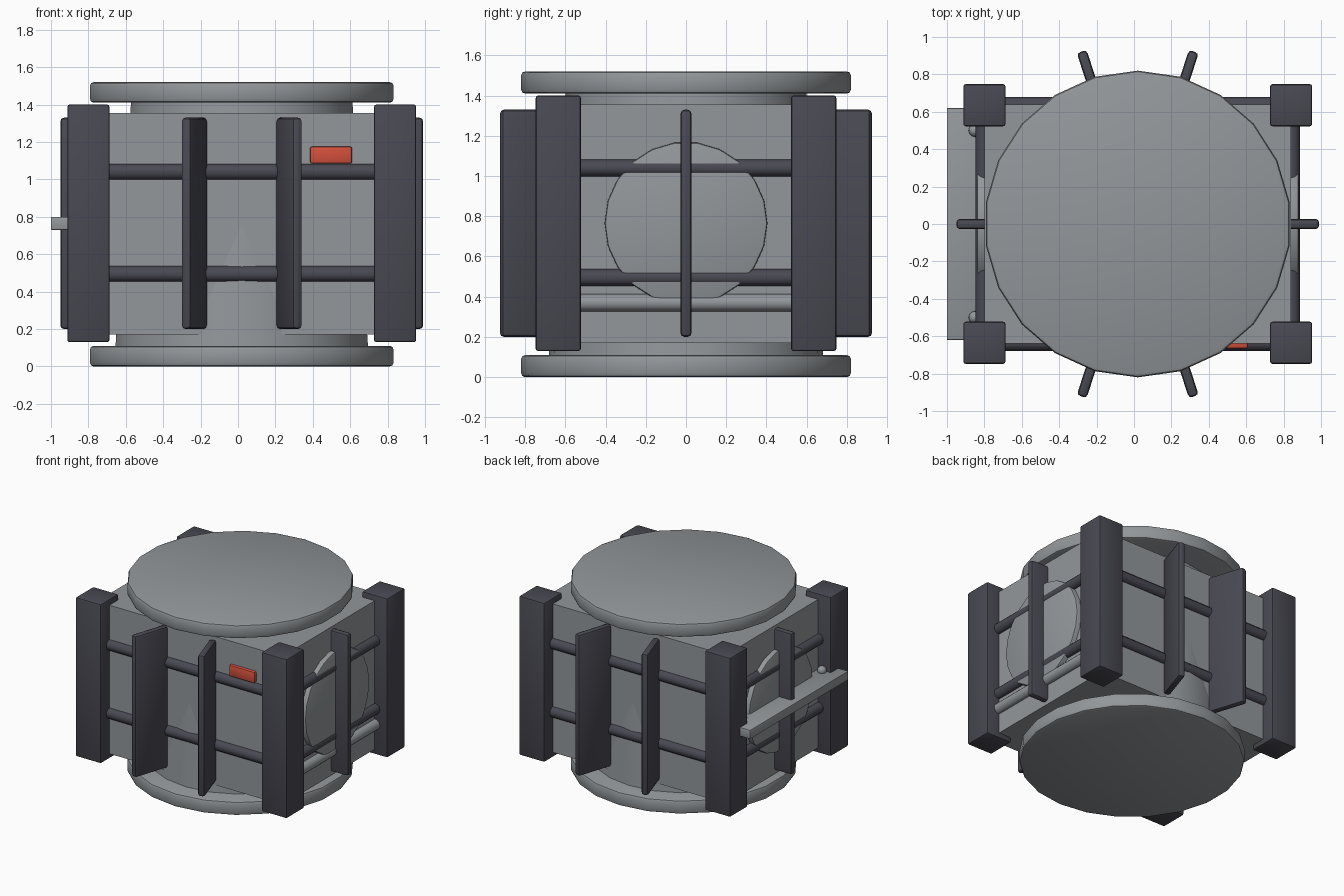
import bpy, math

if "Cube" in bpy.data.objects:
    bpy.data.objects.remove(bpy.data.objects["Cube"])

CX = 0.02            # axis of the drum
HX, HY = 0.82, 0.635  # half size of the casing


def material(name, rgb):
    m = bpy.data.materials.new(name)
    m.diffuse_color = (*rgb, 1)
    m.use_nodes = True
    m.node_tree.nodes["Principled BSDF"].inputs["Base Color"].default_value = m.diffuse_color
    return m


GREY = material("light grey", (0.29, 0.31, 0.325))
DARK = material("dark slate", (0.066, 0.066, 0.085))
RED = material("red", (0.65, 0.08, 0.045))


def finish(name, mat, bevel=0, segments=2):
    ob = bpy.context.object
    ob.name = name
    ob.data.materials.append(mat)
    bpy.ops.object.transform_apply(location=False, rotation=True, scale=True)
    if bevel:
        mod = ob.modifiers.new("bevel", 'BEVEL')
        mod.width = bevel
        mod.segments = segments
        mod.limit_method = 'ANGLE'
        bpy.ops.object.modifier_apply(modifier="bevel")
    bpy.ops.object.shade_smooth_by_angle(angle=math.radians(35))
    return ob


def box(name, loc, size, mat, bevel=0, turn=0):
    bpy.ops.mesh.primitive_cube_add(size=1, location=loc, rotation=(0, 0, turn))
    bpy.context.object.scale = size
    return finish(name, mat, bevel)


def rod(name, loc, r1, r2, length, mat, axis='Z', sides=22, bevel=0):
    rot = {'X': (0, math.pi / 2, 0), 'Y': (math.pi / 2, 0, 0), 'Z': (0, 0, 0)}[axis]
    bpy.ops.mesh.primitive_cone_add(vertices=sides, radius1=r1, radius2=r2,
                                    depth=length, location=loc, rotation=rot)
    return finish(name, mat, bevel)


# Tapered core with round end plates
rod("tapered_core", (CX, 0, 0.76), 0.683, 0.597, 1.34, GREY)
rod("bottom_plate", (CX, 0, 0.055), 0.82, 0.82, 0.11, GREY, bevel=0.02)
rod("top_plate", (CX, 0, 1.465), 0.82, 0.82, 0.11, GREY, bevel=0.02)

# Square casing around the core
box("casing", (CX, 0, 0.7625), (2 * HX, 2 * HY + 0.01, 1.185), GREY)

for sx in (-1, 1):
    # Round hatch on each side
    rod("side_hatch", (CX + sx * 0.78, 0, 0.765), 0.405, 0.405, 0.16, GREY,
        axis='X', sides=22, bevel=0.012)
    # Corner posts
    for sy in (-1, 1):
        box("corner_post", (CX + sx * HX, sy * HY, 0.765),
            (0.225, 0.225, 1.27), DARK, 0.012)

# Two rings of rails between the posts
for z in (0.495, 1.04):
    for s in (-1, 1):
        rod("long_rail", (CX, s * HY, z), 0.043, 0.043, 1.6, DARK, 'X', 12)
        rod("short_rail", (CX + s * (HX + 0.004), 0, z), 0.043, 0.043, 1.2, DARK, 'Y', 12)

# Radial fins
for deg in (0, 72, 108, 180, 252, 288):
    a = math.radians(deg)
    box("fin", (CX + 0.82 * math.cos(a), 0.82 * math.sin(a), 0.765),
        (0.30, 0.055, 1.13), DARK, 0.02, a)

# Shelf with two knobs on the left side
box("shelf", (-0.89, 0, 0.765), (0.22, 1.24, 0.07), GREY, 0.004)
for sy in (-1, 1):
    bpy.ops.mesh.primitive_uv_sphere_add(segments=16, ring_count=8, radius=0.034,
                                         location=(-0.85, sy * 0.5, 0.812))
    finish("shelf_knob", GREY)

# Pipe low on the right side
rod("side_pipe", (CX + HX + 0.004, 0, 0.37), 0.043, 0.043, 1.2, GREY, 'Y', 12)

# Red marker on the front
box("red_marker", (0.4975, -0.635, 1.13), (0.225, 0.06, 0.09), RED, 0.01)
